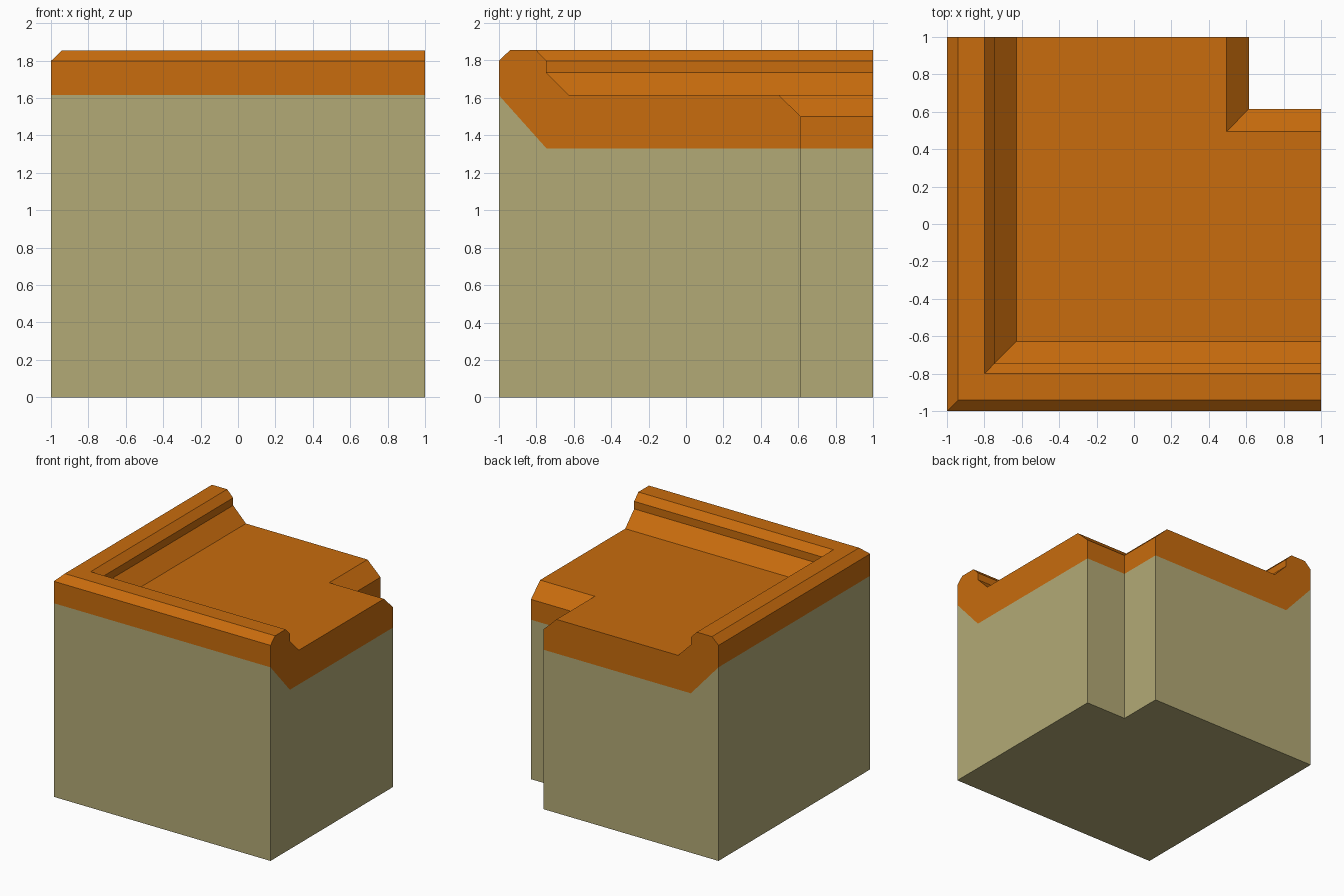
import bpy, bmesh

if "Cube" in bpy.data.objects:
    bpy.data.objects.remove(bpy.data.objects["Cube"])

def material(name, color):
    m = bpy.data.materials.new(name)
    m.diffuse_color = color
    m.use_nodes = True
    m.node_tree.nodes["Principled BSDF"].inputs["Base Color"].default_value = m.diffuse_color
    return m

# Cross-section as (distance from the outer edge, height)
earth = [(0, 1.615), (0, 0), (1.615, 0), (1.615, 1.33)]
crust = [(1.615, 1.33), (1.615, 1.5), (1.495, 1.615), (0.373, 1.615),
         (0.255, 1.735), (0.255, 1.798), (0.2, 1.855), (0.06, 1.855),
         (0, 1.798), (0, 1.615)]
seam = (0.255, 1.33)  # bend of the colour boundary, seen on the cut ends

bm = bmesh.new()

def station(place):
    """One copy of the cross-section, as a lookup from profile point to vertex."""
    return {p: bm.verts.new(place(*p)) for p in dict.fromkeys(earth + crust + [seam])}

# Right end, mitred front-left corner, back end
right = station(lambda d, z: (1, d - 1, z))
corner = station(lambda d, z: (d - 1, d - 1, z))
back = station(lambda d, z: (d - 1, 1, z))

for index, strip in enumerate((earth, crust)):
    # Swept outer surfaces of both arms
    for a, b in ((right, corner), (corner, back)):
        for p, q in zip(strip, strip[1:]):
            bm.faces.new((a[p], a[q], b[q], b[p])).material_index = index
    # Cut ends
    for end in (right, back):
        bm.faces.new([end[p] for p in strip + [seam]]).material_index = index

# The seam needs no vertex at the corner
bm.verts.remove(corner[seam])
bmesh.ops.recalc_face_normals(bm, faces=bm.faces)

mesh = bpy.data.meshes.new("cliff_corner_block")
bm.to_mesh(mesh)
bm.free()
mesh.materials.append(material("earth", (0.45, 0.40, 0.18, 1)))
mesh.materials.append(material("orange_crust", (0.58, 0.15, 0.004, 1)))
block = bpy.data.objects.new("cliff_corner_block", mesh)
bpy.context.collection.objects.link(block)
